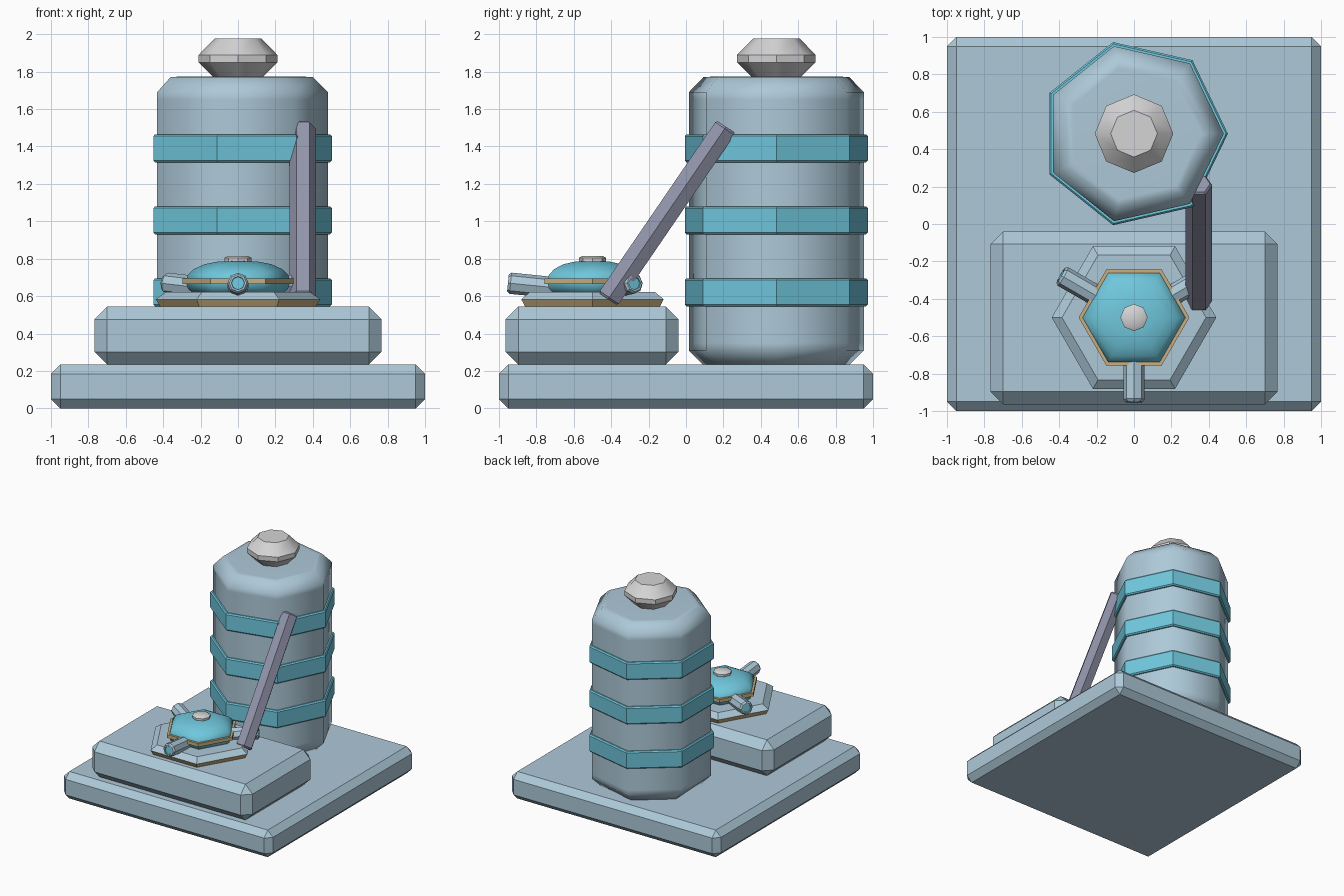
import bpy, bmesh, math
from mathutils import Matrix, Vector

if "Cube" in bpy.data.objects:
    bpy.data.objects.remove(bpy.data.objects["Cube"])


def material(name, rgb):
    m = bpy.data.materials.new(name)
    m.diffuse_color = (*rgb, 1)
    m.use_nodes = True
    m.node_tree.nodes["Principled BSDF"].inputs["Base Color"].default_value = m.diffuse_color
    return m


steel = material("pale_steel", (0.42, 0.585, 0.69))
cyan = material("cyan", (0.16, 0.57, 0.72))
tan = material("tan", (0.58, 0.43, 0.22))
white = material("light_grey", (0.66, 0.66, 0.67))
dark = material("slate", (0.29, 0.30, 0.41))


def finish(name, bm, mats, angle=None):
    bmesh.ops.recalc_face_normals(bm, faces=bm.faces)
    me = bpy.data.meshes.new(name)
    bm.to_mesh(me)
    bm.free()
    for m in mats:
        me.materials.append(m)
    if angle:
        for p in me.polygons:
            p.use_smooth = True
        me.set_sharp_from_angle(angle=math.radians(angle))
    ob = bpy.data.objects.new(name, me)
    bpy.context.collection.objects.link(ob)
    return ob


def slab(name, centre, size, bevel):
    bm = bmesh.new()
    bmesh.ops.create_cube(bm, size=1, matrix=Matrix.Translation(centre) @ Matrix.Diagonal((*size, 1)))
    bmesh.ops.bevel(bm, geom=bm.edges[:], offset=bevel, segments=1, affect='EDGES')
    return finish(name, bm, [steel])


def lathe(name, profile, sides, mats, matrix, angle=None, seg_mats=None, caps=(0, 0)):
    """Polygonal solid from (radius, height) rings, with one material index per segment."""
    bm = bmesh.new()
    rings = []
    for r, z in profile:
        rings.append([bm.verts.new(matrix @ Vector((r * math.cos(2 * math.pi * i / sides),
                                                    r * math.sin(2 * math.pi * i / sides), z)))
                      for i in range(sides)])
    for k, (a, b) in enumerate(zip(rings, rings[1:])):
        for i in range(sides):
            j = (i + 1) % sides
            f = bm.faces.new((a[i], a[j], b[j], b[i]))
            f.material_index = seg_mats[k] if seg_mats else 0
    for ring, m in zip((rings[0], rings[-1]), caps):
        bm.faces.new(ring).material_index = m
    return finish(name, bm, mats, angle)


def at(x, y, z=0):
    return Matrix.Translation((x, y, z))


def along(p, q):
    d = Vector(q) - Vector(p)
    return Matrix.Translation(p) @ d.to_track_quat('Z', 'Y').to_matrix().to_4x4(), d.length


# Base slabs
slab("base", (0, 0, 0.117), (2, 2, 0.234), 0.05)
slab("front_step", (0, -0.502, 0.389), (1.535, 0.925, 0.31), 0.068)

# Seven-sided tank
TY = 0.483
lathe("tank", [(0.36, 0.23), (0.40, 0.232), (0.48, 0.31), (0.48, 0.35), (0.48, 1.65),
               (0.48, 1.69), (0.40, 1.771), (0.36, 1.773)], 7, [steel], at(0, TY), 60)

# Three bands around the tank
for i, z in enumerate((0.545, 0.93, 1.315)):
    lathe(f"tank_band_{i + 1}", [(0.47, z), (0.492, z), (0.502, z + 0.01), (0.502, z + 0.14),
                                 (0.492, z + 0.15), (0.47, z + 0.15)], 7, [cyan], at(0, TY))

# Knob on the tank
lathe("tank_knob", [(0.125, 1.765), (0.21, 1.85), (0.21, 1.89), (0.125, 1.977)],
      8, [white], at(0, TY), 40)

# Hexagonal foot plate with tan lower edge
DY = -0.5
lathe("dome_plate", [(0.415, 0.543), (0.44, 0.583), (0.385, 0.622)], 6, [steel, tan],
      at(0, DY), seg_mats=[1, 0], caps=(1, 0))

# Dome, its rim and its cap
lathe("dome", [(0.235, 0.61), (0.268, 0.64), (0.28, 0.68), (0.268, 0.715), (0.235, 0.745),
               (0.18, 0.77), (0.11, 0.784), (0.06, 0.787)], 6, [cyan], at(0, DY), 65)
lathe("dome_rim", [(0.26, 0.664), (0.296, 0.664), (0.296, 0.694), (0.26, 0.694)], 6, [tan], at(0, DY))
lathe("dome_cap", [(0.06, 0.775), (0.073, 0.785), (0.073, 0.804), (0.055, 0.815)],
      8, [white], at(0, DY), 40)

# Three nozzles with cyan tips
for i, deg in enumerate((-90, 30, 150)):
    c, s = math.cos(math.radians(deg)), math.sin(math.radians(deg))
    m, n = along((0.2 * c, DY + 0.2 * s, 0.645), (0.452 * c, DY + 0.452 * s, 0.67))
    lathe(f"nozzle_{i + 1}", [(0.056, 0), (0.057, n - 0.014), (0.046, n), (0.036, n), (0.034, n - 0.008)],
          8, [steel, cyan], m, 30, seg_mats=[0, 0, 0, 1], caps=(0, 1))

# Slanted hexagonal pipe from step to tank
m, n = along((0.347, -0.417, 0.583), (0.347, 0.214, 1.505))
lathe("pipe", [(0.06, 0), (0.071, 0.012), (0.071, n - 0.012), (0.06, n)], 6, [dark], m)
